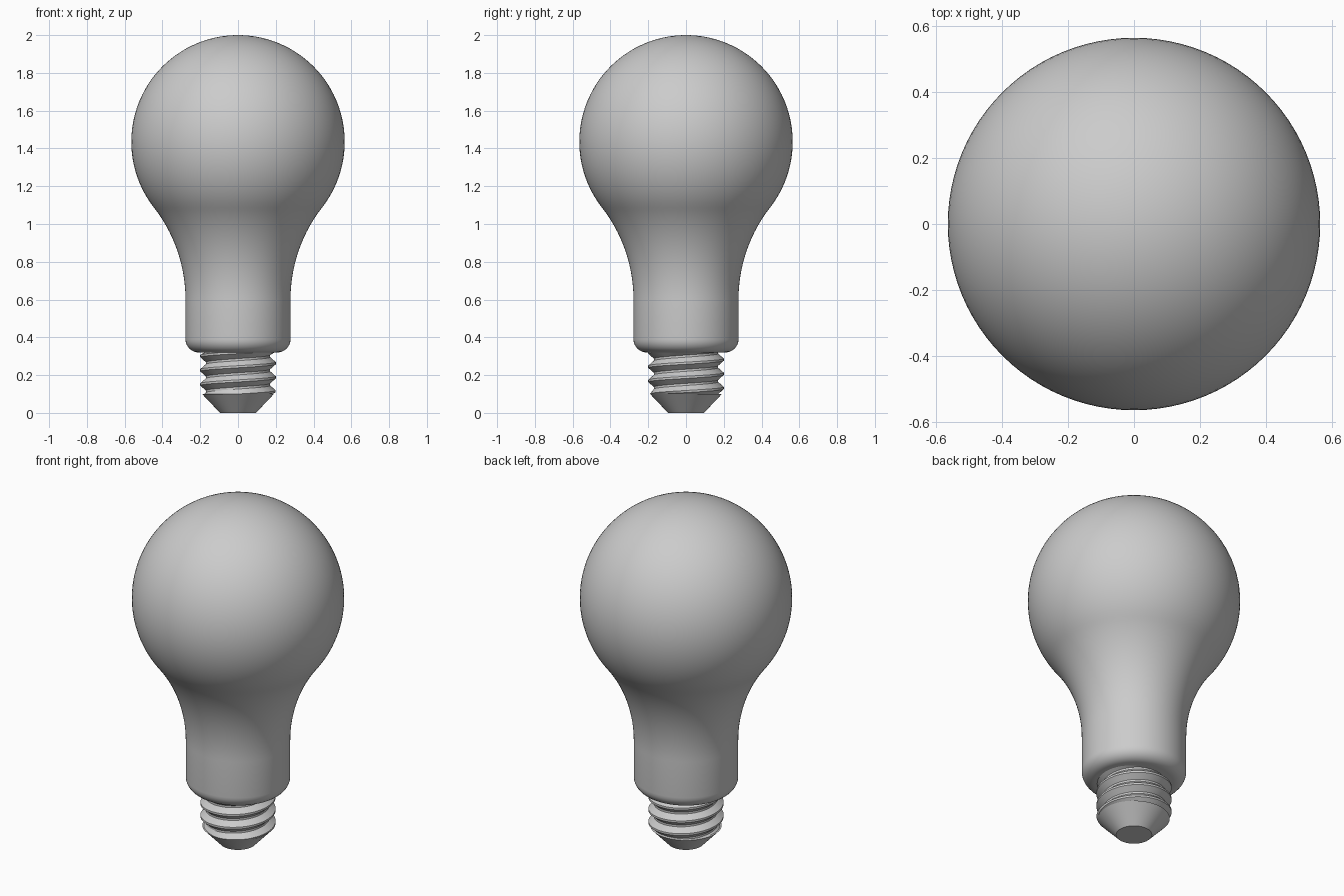
import bpy, bmesh, math
from math import sin, cos, pi

if "Cube" in bpy.data.objects:
    bpy.data.objects.remove(bpy.data.objects["Cube"])

SEGMENTS = 96

grey = bpy.data.materials.new("plain_grey")
grey.use_nodes = True
grey.diffuse_color = (0.6, 0.6, 0.6, 1)
grey.node_tree.nodes["Principled BSDF"].inputs["Base Color"].default_value = (0.6, 0.6, 0.6, 1)


def finish(name, bm, angle):
    """Turn a bmesh into a shaded object."""
    bmesh.ops.remove_doubles(bm, verts=bm.verts, dist=1e-5)
    bmesh.ops.recalc_face_normals(bm, faces=bm.faces)
    mesh = bpy.data.meshes.new(name)
    bm.to_mesh(mesh)
    bm.free()
    mesh.materials.append(grey)
    obj = bpy.data.objects.new(name, mesh)
    bpy.context.collection.objects.link(obj)
    bpy.ops.object.select_all(action="DESELECT")
    obj.select_set(True)
    bpy.context.view_layer.objects.active = obj
    bpy.ops.object.shade_smooth_by_angle(angle=math.radians(angle))
    return obj


def lathe(name, profile, angle=35):
    """Spin a (radius, height) profile around the z axis."""
    bm = bmesh.new()
    verts = [bm.verts.new((r, 0, z)) for r, z in profile]
    edges = [bm.edges.new(pair) for pair in zip(verts, verts[1:])]
    bmesh.ops.spin(bm, geom=verts + edges, cent=(0, 0, 0), axis=(0, 0, 1),
                   angle=2 * pi, steps=SEGMENTS, use_merge=True)
    return finish(name, bm, angle)


def arc(cx, cz, radius, start, end, steps):
    return [(cx + radius * cos(start + (end - start) * i / steps),
             cz + radius * sin(start + (end - start) * i / steps))
            for i in range(steps + 1)]


# Glass bulb: filleted collar, concave neck tangent to a round globe
globe_r, globe_z = 0.565, 1.435
collar_r, collar_z, collar_top, fillet = 0.278, 0.32, 0.6, 0.07
rise = globe_z - collar_top
neck_r = (collar_r**2 + rise**2 - globe_r**2) / (2 * (globe_r - collar_r))
tangent = math.atan2(rise, collar_r + neck_r)
profile = [(0, collar_z)]
profile += arc(collar_r - fillet, collar_z + fillet, fillet, -pi / 2, 0, 8)
profile += arc(collar_r + neck_r, collar_top, neck_r, pi, pi - tangent, 24)
profile += arc(0, globe_z, globe_r, -tangent, pi / 2, 40)[1:]
lathe("glass_bulb", profile)

# Tapered contact at the bottom
lathe("base_contact", [(0, 0), (0.095, 0), (0.19, 0.1), (0, 0.1)])

# Helical screw thread: rows of vertices that climb one pitch per turn
pitch, low, high = 0.075, 0.095, 0.325
section = [(0, 0.17), (0.15, 0.17), (0.5, 0.2), (0.65, 0.2)]
bm = bmesh.new()
rows = []
for turn in range(6):
    for offset, radius in section:
        row = []
        for i in range(SEGMENTS + 1):
            a = 2 * pi * i / SEGMENTS
            z = pitch * (turn + offset + i / SEGMENTS) - 0.005
            r = min(radius, 0.095 + 0.95 * max(z, low))
            row.append(bm.verts.new((r * cos(a), r * sin(a), min(max(z, low), high))))
        rows.append(row)
for lower, upper in zip(rows, rows[1:]):
    for i in range(SEGMENTS):
        quad = (lower[i], lower[i + 1], upper[i + 1], upper[i])
        if max(v.co.z for v in quad) > low and min(v.co.z for v in quad) < high:
            bm.faces.new(quad)
bmesh.ops.delete(bm, geom=[v for v in bm.verts if not v.link_faces], context="VERTS")
finish("screw_thread", bm, 30)
